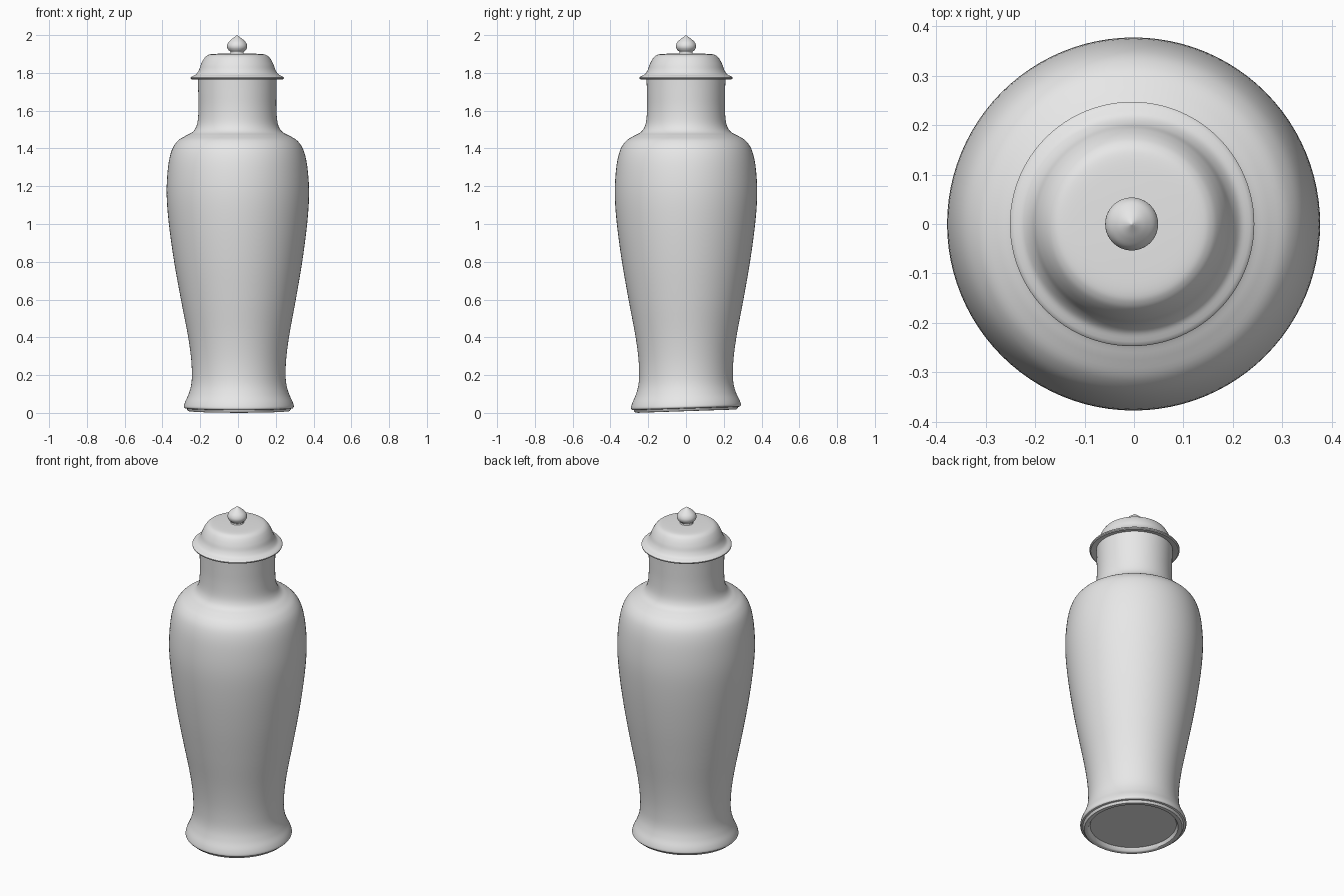
import bpy, bmesh, math
from mathutils import Vector

if "Cube" in bpy.data.objects:
    bpy.data.objects.remove(bpy.data.objects["Cube"])

SEGMENTS = 96

glaze = bpy.data.materials.new("plain grey glaze")
glaze.diffuse_color = (0.8, 0.8, 0.8, 1)
glaze.use_nodes = True
glaze.node_tree.nodes["Principled BSDF"].inputs["Base Color"].default_value = glaze.diffuse_color


def smooth_span(points, steps=5):
    """Curve through (radius, height) points."""
    p = [Vector(q) for q in points]
    p = [2 * p[0] - p[1]] + p + [2 * p[-1] - p[-2]]
    out = []
    for a, b, c, d in zip(p, p[1:], p[2:], p[3:]):
        for i in range(steps):
            t = i / steps
            q = 0.5 * (2 * b + (c - a) * t + (2 * a - 5 * b + 4 * c - d) * t ** 2
                       + (3 * b - a - 3 * c + d) * t ** 3)
            out.append((max(q.x, 0), q.y))
    return out + [points[-1]]


def settle(r, ang, z):
    """Place a profile point, with the slight hand-thrown lean and uneven foot."""
    x, y = r * math.cos(ang), r * math.sin(ang)
    uneven = max(0, 1 - z / 0.2) * 0.035 * y
    return (x + 0.005 * (1 - z), y, z + uneven)


def lathe(name, spans):
    """Turn the spans around z; spans meet at crisp edges."""
    profile = [q for s in spans for q in s]
    bm = bmesh.new()
    rings = []
    for r, z in profile:
        n = 1 if r < 1e-4 else SEGMENTS
        rings.append([bm.verts.new(settle(r, 2 * math.pi * i / SEGMENTS, z)) for i in range(n)])
    for lo, hi in zip(rings, rings[1:]):
        for i in range(SEGMENTS):
            j = (i + 1) % SEGMENTS
            if len(lo) == 1:
                bm.faces.new((lo[0], hi[j], hi[i]))
            elif len(hi) == 1:
                bm.faces.new((lo[i], lo[j], hi[0]))
            else:
                bm.faces.new((lo[i], lo[j], hi[j], hi[i]))
    mesh = bpy.data.meshes.new(name)
    bm.to_mesh(mesh)
    bm.free()
    mesh.materials.append(glaze)
    obj = bpy.data.objects.new(name, mesh)
    bpy.context.collection.objects.link(obj)
    bpy.context.view_layer.objects.active = obj
    obj.select_set(True)
    bpy.ops.object.shade_smooth_by_angle(angle=math.radians(40))
    obj.select_set(False)


# Vase body: recessed base, foot ring, belly, shoulder and neck
lathe("vase_body", [
    [(0, 0.03), (0.236, 0.03), (0.245, 0.012), (0.252, 0.009), (0.268, 0.010),
     (0.274, 0.017), (0.276, 0.023)],
    smooth_span([(0.286, 0.025), (0.291, 0.035), (0.284, 0.06), (0.266, 0.10), (0.252, 0.15),
                 (0.248, 0.21), (0.253, 0.30), (0.270, 0.42), (0.304, 0.60), (0.339, 0.80),
                 (0.366, 1.0), (0.377, 1.16), (0.369, 1.30), (0.349, 1.39), (0.317, 1.44),
                 (0.275, 1.467), (0.241, 1.485), (0.221, 1.51), (0.210, 1.55), (0.206, 1.62),
                 (0.207, 1.70), (0.209, 1.775)]),
])

# Domed lid with a thin flared rim
lathe("lid", [
    [(0.205, 1.772), (0.225, 1.767), (0.240, 1.765), (0.246, 1.769), (0.247, 1.775),
     (0.244, 1.779)],
    smooth_span([(0.238, 1.782), (0.218, 1.793), (0.203, 1.815), (0.192, 1.845), (0.178, 1.872),
                 (0.162, 1.890), (0.138, 1.899), (0.08, 1.902), (0, 1.903)]),
])

# Bud-shaped finial
lathe("lid_knob", [
    smooth_span([(0.038, 1.899), (0.034, 1.908), (0.037, 1.914)]),
    smooth_span([(0.045, 1.920), (0.052, 1.932), (0.053, 1.946), (0.046, 1.962),
                 (0.031, 1.977), (0.015, 1.989), (0, 2.0)]),
])
